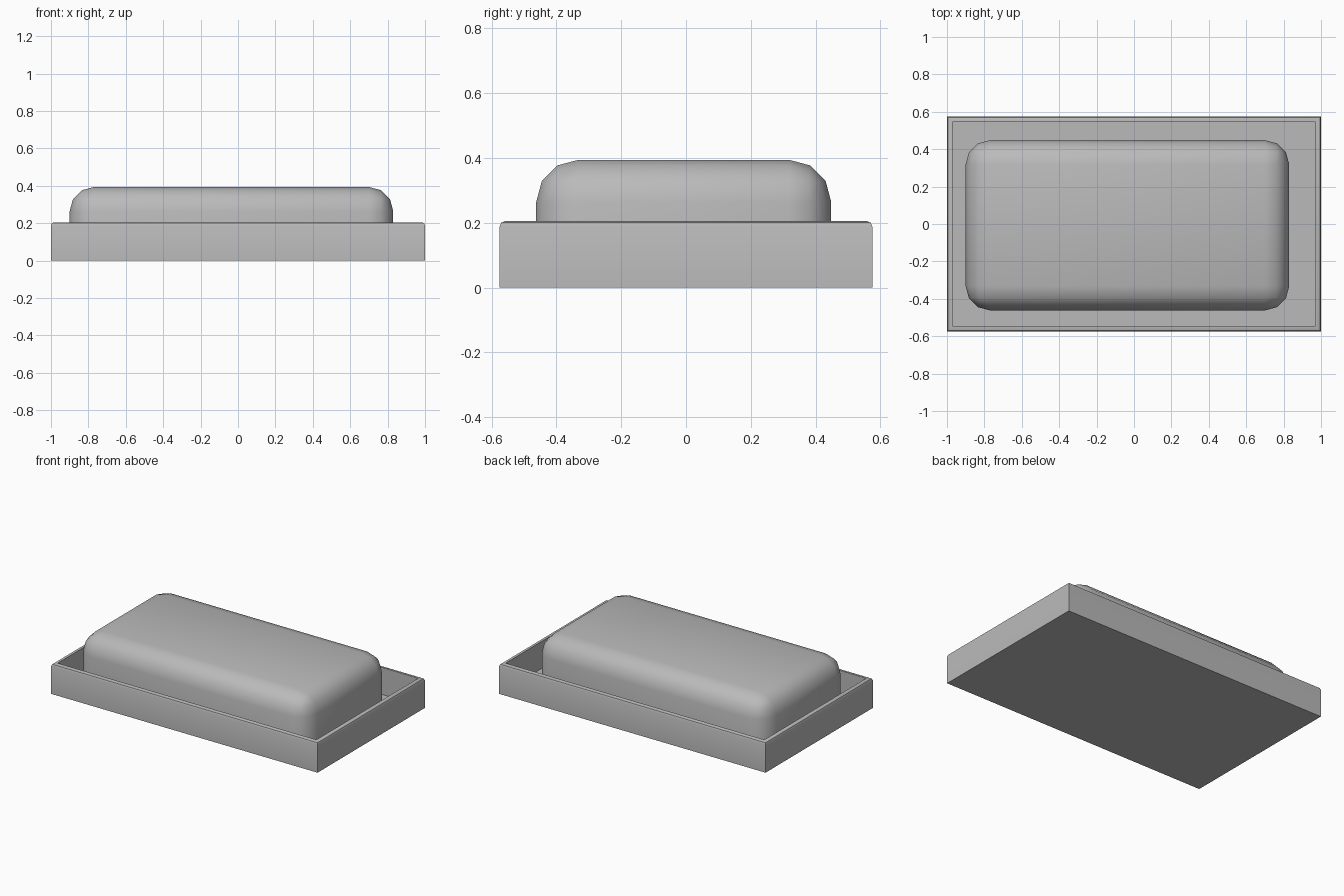
import bpy, bmesh
from mathutils import Vector

if "Cube" in bpy.data.objects:
    bpy.data.objects.remove(bpy.data.objects["Cube"])

GREY = bpy.data.materials.new("dark_grey")
GREY.diffuse_color = (0.49, 0.49, 0.49, 1)
GREY.use_nodes = True
GREY.node_tree.nodes["Principled BSDF"].inputs["Base Color"].default_value = GREY.diffuse_color


def box(bm, lo, hi):
    lo, hi = Vector(lo), Vector(hi)
    verts = bmesh.ops.create_cube(bm, size=1)["verts"]
    bmesh.ops.scale(bm, vec=hi - lo, verts=verts)
    bmesh.ops.translate(bm, vec=(lo + hi) / 2, verts=verts)


def finish(bm, name, angle):
    mesh = bpy.data.meshes.new(name)
    bmesh.ops.recalc_face_normals(bm, faces=bm.faces)
    bm.to_mesh(mesh)
    bm.free()
    mesh.materials.append(GREY)
    obj = bpy.data.objects.new(name, mesh)
    bpy.context.collection.objects.link(obj)
    bpy.ops.object.select_all(action="DESELECT")
    obj.select_set(True)
    bpy.context.view_layer.objects.active = obj
    bpy.ops.object.shade_smooth_by_angle(angle=angle)


# Tray: box with a hollowed top, thin walls and a softened outer rim
W, D, H, WALL, FLOOR = 1.0, 0.575, 0.205, 0.029, 0.022
bm = bmesh.new()
box(bm, (-W, -D, 0), (W, D, H))
top = max(bm.faces, key=lambda f: f.calc_center_median().z)
rim = list(top.edges)
bmesh.ops.inset_region(bm, faces=[top], thickness=WALL, use_even_offset=True)
inner = bmesh.ops.extrude_discrete_faces(bm, faces=[top])["faces"][0]
bmesh.ops.translate(bm, vec=(0, 0, FLOOR - H), verts=inner.verts)
rim = [e for e in bm.edges
       if all(abs(v.co.z - H) < 1e-4 and abs(v.co.x) > W - 1e-4 for v in e.verts)]
bmesh.ops.bevel(bm, geom=rim, offset=0.017, segments=2, profile=0.5, affect="EDGES")
finish(bm, "tray", 0.6)

# Cushion: block rounded on top and at its corners, sitting slightly off centre
bm = bmesh.new()
BASE = 0.015
box(bm, (-0.90, -0.462, BASE), (0.83, 0.448, 0.394))
round_edges = [e for e in bm.edges if any(v.co.z > BASE + 0.1 for v in e.verts)]
bmesh.ops.bevel(bm, geom=round_edges, offset=0.13, segments=3, profile=0.5, affect="EDGES")
finish(bm, "cushion", 0.9)
